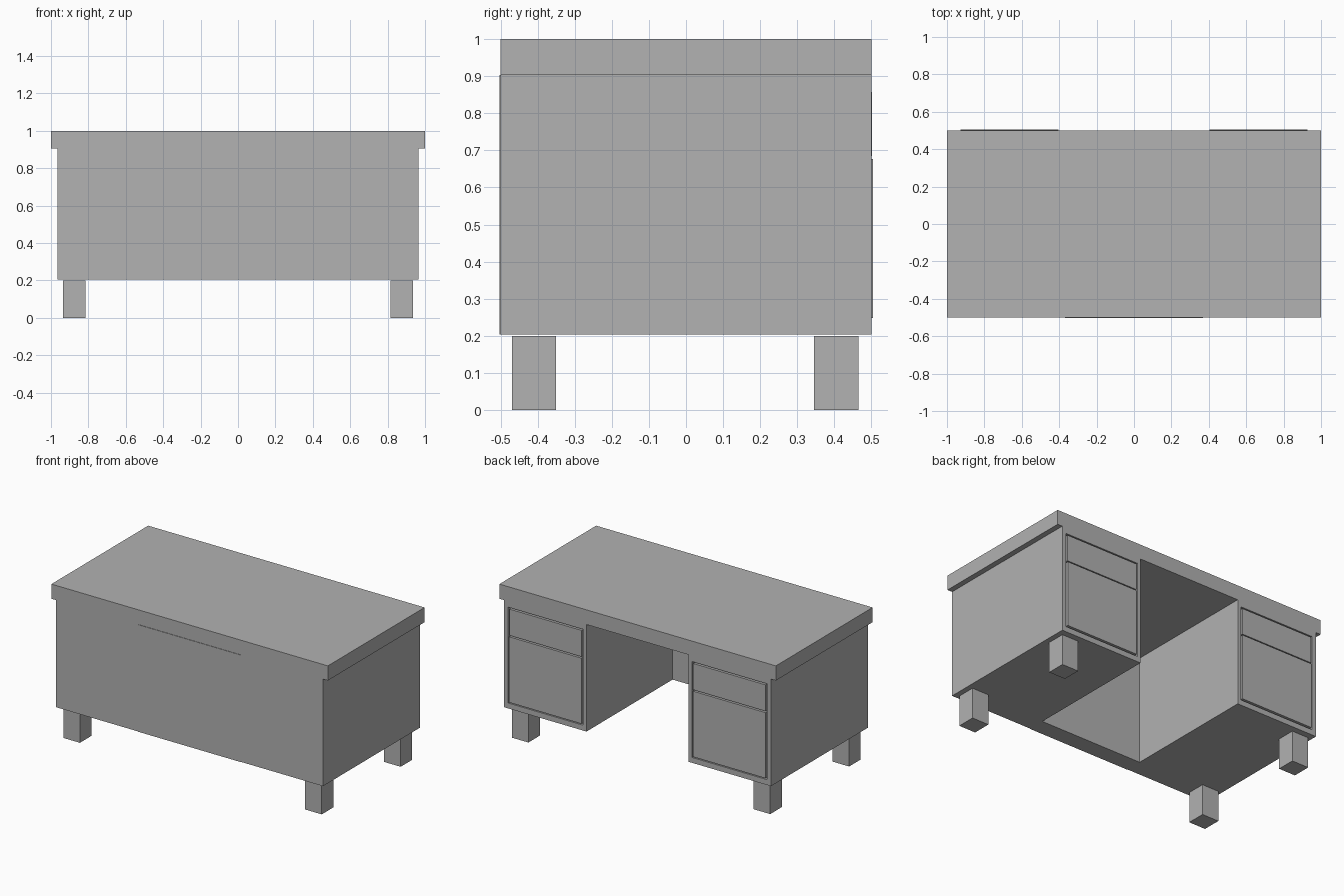
import bpy
import bmesh

default_cube = bpy.data.objects.get("Cube")
if default_cube:
    bpy.data.objects.remove(default_cube, do_unlink=True)

# One plain grey for the whole desk
GREY = (0.445, 0.445, 0.445, 1.0)
grey = bpy.data.materials.new("plain grey")
grey.use_nodes = True
grey.diffuse_color = GREY
grey.node_tree.nodes["Principled BSDF"].inputs["Base Color"].default_value = GREY


def box_mesh(x, y, z):
    """Box spanning the (low, high) ranges on each axis."""
    bm = bmesh.new()
    bmesh.ops.create_cube(bm, size=1)
    for v in bm.verts:
        v.co = [r[0] if c < 0 else r[1] for c, r in zip(v.co, (x, y, z))]
    return bm


def finish(name, bm):
    bmesh.ops.recalc_face_normals(bm, faces=bm.faces)
    mesh = bpy.data.meshes.new(name)
    bm.to_mesh(mesh)
    bm.free()
    mesh.materials.append(grey)
    obj = bpy.data.objects.new(name, mesh)
    bpy.context.collection.objects.link(obj)
    return obj


def box(name, x, y, z):
    return finish(name, box_mesh(x, y, z))


def span(side, inner, outer):
    """X range mirrored to the chosen side."""
    return tuple(sorted((side * inner, side * outer)))


BOTTOM, UNDERSIDE = 0.204, 0.904
KNEE, OUTER = 0.37, 0.965


def pedestal(name, side):
    """Cabinet with a drawer opening sunk into its rear face."""
    bm = box_mesh(span(side, KNEE, OUTER), (-0.5, 0.5), (BOTTOM, UNDERSIDE))
    bm.normal_update()
    face = max(bm.faces, key=lambda f: f.normal.y)
    bmesh.ops.inset_individual(bm, faces=[face], thickness=0.03)
    opening_x, opening_z = span(side, 0.394, 0.936), (0.239, 0.866)
    mid = face.calc_center_median()
    for v in face.verts:
        v.co.x = opening_x[v.co.x > mid.x]
        v.co.z = opening_z[v.co.z > mid.z]
    sunk = bmesh.ops.extrude_discrete_faces(bm, faces=[face])["faces"][0]
    for v in sunk.verts:
        v.co.y -= 0.05
    finish(name, bm)


# Top and modesty panel
box("desk_top", (-1, 1), (-0.5, 0.5), (UNDERSIDE, 1.0))
box("modesty_panel", (-KNEE, KNEE), (-0.503, -0.39), (BOTTOM, UNDERSIDE))

# Pedestals, drawers and legs on both sides
for label, side in (("left", 1), ("right", -1)):
    pedestal(label + "_pedestal", side)
    drawer_x = span(side, 0.403, 0.927)
    box(label + "_upper_drawer", drawer_x, (0.45, 0.502), (0.685, 0.857))
    box(label + "_lower_drawer", drawer_x, (0.45, 0.505), (0.248, 0.677))
    leg_x = span(side, 0.815, 0.935)
    box(label + "_front_leg", leg_x, (-0.47, -0.35), (0, 0.2))
    box(label + "_back_leg", leg_x, (0.345, 0.465), (0, 0.2))
